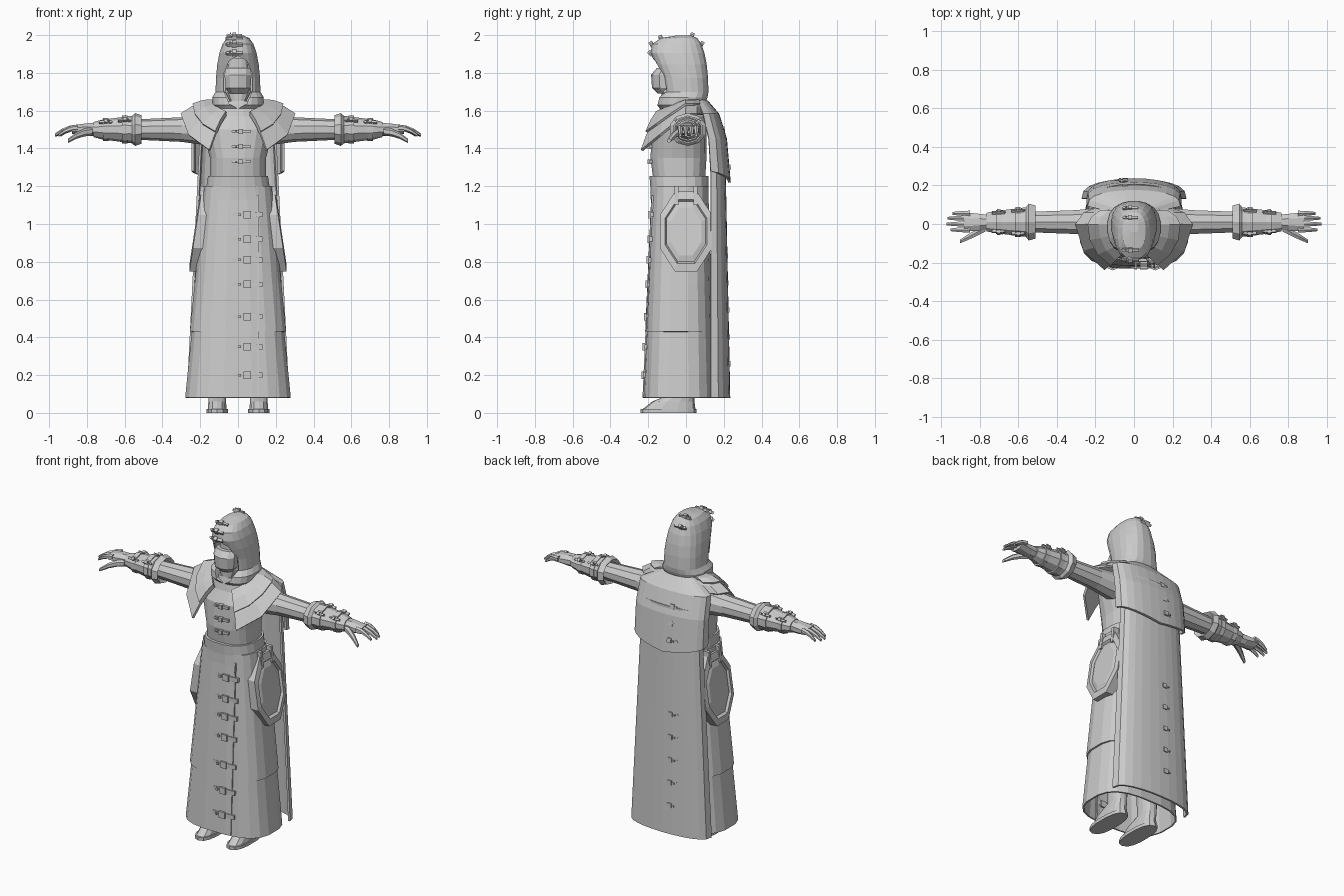
import bpy, bmesh
from math import sin, cos, pi, copysign
from mathutils import Vector, Matrix

default_cube = bpy.data.objects.get("Cube")
if default_cube:
    bpy.data.objects.remove(default_cube, do_unlink=True)

GREY = (0.6, 0.6, 0.6, 1)
cloth = bpy.data.materials.new("plain_grey")
cloth.use_nodes = True
cloth.diffuse_color = GREY
cloth.node_tree.nodes["Principled BSDF"].inputs["Base Color"].default_value = GREY


def finish(name, bm, mirror=False, thick=0):
    bmesh.ops.recalc_face_normals(bm, faces=bm.faces)
    mesh = bpy.data.meshes.new(name)
    bm.to_mesh(mesh)
    bm.free()
    mesh.materials.append(cloth)
    part = bpy.data.objects.new(name, mesh)
    bpy.context.collection.objects.link(part)
    if thick:
        solid = part.modifiers.new("thickness", 'SOLIDIFY')
        solid.thickness, solid.offset = thick, 0
    if mirror:
        part.modifiers.new("mirror", 'MIRROR')
    return part


def loft(name, rings, closed=True, caps=True, mirror=False, thick=0):
    """Skin a list of rings that all have the same number of points."""
    bm = bmesh.new()
    rows = [[bm.verts.new(point) for point in ring] for ring in rings]
    count = len(rows[0])
    for low, high in zip(rows, rows[1:]):
        for i in range(count if closed else count - 1):
            j = (i + 1) % count
            bm.faces.new((low[i], low[j], high[j], high[i]))
    if closed and caps:
        bm.faces.new(rows[0])
        bm.faces.new(rows[-1])
    return finish(name, bm, mirror, thick)


def steps(start, stop, count):
    return [start + (stop - start) * i / (count - 1) for i in range(count)]


def turn(count):
    return [2 * pi * (i + 0.5) / count for i in range(count)]


def rounded(value, power):
    return copysign(abs(value) ** power, value)


def stack(name, rows, centre=0, sides=20, power=0.8, **options):
    """Loft horizontal sections given as (height, half width, front y, back y)."""
    rings = []
    for z, width, front, back in rows:
        middle, depth = (front + back) / 2, (back - front) / 2
        rings.append([(centre + width * rounded(cos(a), power), middle + depth * rounded(sin(a), power), z)
                      for a in turn(sides)])
    return loft(name, rings, **options)


def limb(name, rows, sides=10):
    """Loft sections across the arm given as (x, half depth, half height)."""
    loft(name, [[(x, 0.01 + depth * cos(a), 1.5 + height * sin(a)) for a in turn(sides)]
                for x, depth, height in rows], mirror=True)


def finger(name, start, end, radius):
    """A tapering digit that droops towards its tip."""
    start, end = Vector(start), Vector(end)
    rings = []
    for t in steps(0, 1, 4):
        middle = start.lerp(end, t)
        middle.z = start.z + (end.z - start.z) * t * t
        size = radius * (1 - t * t / 2)
        rings.append([middle + size * Vector((0, cos(a), sin(a))) for a in turn(6)])
    loft(name, rings, mirror=True)


def straps(name, items, mirror=False):
    """Pointed straps with a buckle and a stud: (location, normal, length)."""
    bm = bmesh.new()
    for location, normal, length in items:
        out = Vector(normal).normalized()
        along = Vector((1, 0, 0))
        frame = Matrix((along, out.cross(along), out)).transposed().to_4x4()
        frame.translation = location
        half, high = length / 2, length / 12
        outline = [(-half, 0), (high - half, -high), (half, -high), (half, high), (high - half, high)]
        under, over = [[bm.verts.new(frame @ Vector((x, y, level))) for x, y in outline]
                       for level in (-0.01, 0.006)]
        bm.faces.new(under)
        bm.faces.new(over)
        for i in range(len(outline)):
            bm.faces.new((under[i - 1], under[i], over[i], over[i - 1]))
        for shift, size in ((0, high * 3), (-half / 2, high)):
            box = frame @ Matrix.Translation((shift, 0, 0)) @ Matrix.Diagonal((size, size, 0.03, 1))
            bmesh.ops.create_cube(bm, size=1, matrix=box)
    finish(name, bm, mirror)


# Robe: hem layer and skirt share one taper
def skirt_front(z):
    return 0.045 * z - 0.23


def skirt(name, low, high, flare):
    stack(name, [(z, 0.285 - 0.1 * z + flare, skirt_front(z) - flare / 5, 0.15 - 0.03 * z)
                 for z in steps(low, high, 4)], power=0.7, caps=False, thick=0.01)


skirt("hem_layer", 0.08, 0.45, 0)
skirt("skirt", 0.43, 1.2, 0.01)
loft("skirt_seam", [[(x, skirt_front(z) + y, z) for x, y in ((0.1, -0.004), (0.11, -0.004), (0.11, 0.02), (0.1, 0.02))]
                    for z in (0.09, 1.15)])
straps("skirt_straps", [((0.05, skirt_front(z), z), (0, -1, 0), 0.16)
                        for z in (1.05, 0.92, 0.81, 0.68, 0.51, 0.35, 0.2)])

# Torso, belts and neck collar
stack("torso", [(1.2, 0.15, -0.17, 0.1), (1.35, 0.15, -0.19, 0.11), (1.5, 0.19, -0.18, 0.11), (1.65, 0.1, -0.1, 0.1)])
straps("chest_straps", [((0.015, -0.188, z), (0, -1, 0), 0.1) for z in steps(1.33, 1.49, 3)])
stack("lower_belt", [(1.13, 0.187, -0.19, 0.12), (1.2, 0.17, -0.19, 0.12)])
stack("upper_belt", [(1.19, 0.17, -0.19, 0.12), (1.255, 0.16, -0.195, 0.12)])
stack("neck_collar", [(1.57, 0.135, -0.15, 0.12), (1.65, 0.12, -0.13, 0.1)])


# Cape in two layers, the short one ending in a point
def cape_arc(z, width, edge, back, dip=0):
    return [(width * sin(t * pi / 2), edge + (back - edge) * cos(t * pi / 2) ** 0.7, z - dip * (1 - abs(t)))
            for t in steps(-1, 1, 13)]


loft("long_cape", [cape_arc(z, 0.27 - 0.05 * z, 0.13, 0.23 - 0.02 * z) for z in steps(0.08, 1.5, 5)],
     closed=False, thick=0.012)
loft("short_cape", [cape_arc(1.28, 0.24, 0.13, 0.23, dip=0.06), cape_arc(1.45, 0.24, 0.12, 0.21),
                    cape_arc(1.58, 0.235, 0.09, 0.17), cape_arc(1.65, 0.1, 0.06, 0.11)], closed=False, thick=0.014)
straps("short_cape_straps", [((-0.045, 0.43 - 0.16 * z, z), (0, 1, 0.15), 0.11) for z in steps(1.3, 1.5, 3)])
straps("long_cape_straps", [((-0.045, 0.225 - 0.02 * z, z), (0, 1, 0), 0.11) for z in steps(0.26, 0.83, 5)])


# Pointed shoulder mantle, dipping at the front, with a raised inner layer
def mantle_line(spread, last, lift):
    points = []
    for a in steps(-pi / 3, last, 6):
        front = min(sin(a), 0)
        reach = (0.17 + 0.1 * spread) if front else 0.11
        points.append((0.125 + 0.175 * spread, reach, 1.64 - 0.06 * spread + lift + 0.02 * sin(pi * spread)))
        x, y, z = points[-1]
        points[-1] = (x * cos(a), y * sin(a) - lift / 2, z + front * (0.07 + 0.15 * spread))
    return points


loft("shoulder_mantle", [mantle_line(s, pi / 2, 0) for s in steps(0, 1, 4)], closed=False, mirror=True, thick=0.014)
loft("mantle_trim", [mantle_line(s, pi / 4, 0.014) for s in steps(0, 0.65, 3)], closed=False, mirror=True, thick=0.012)


# Hood: a dome with a jutting brim and a carved face opening
def dome(h):
    taper = cos(h) ** 0.6
    return 1.7 + 0.3 * sin(h), 0.12 * taper, -0.12 * taper - 0.26 * sin(h) ** 2 * cos(h), 0.12 * taper


hood = stack("hood", [(1.6, 0.11, -0.13, 0.08), (1.63, 0.135, -0.155, 0.1), (1.67, 0.138, -0.15, 0.115)]
             + [dome(h) for h in steps(0, 1.5, 7)])
cutter = loft("face_cutter", [[(0.08 * sin(a), y, 1.75 + 0.14 * cos(a)) for a in steps(0, 1.8 * pi, 10)]
                              for y in (-0.3, -0.08)])
cutter.hide_render = True
carve = hood.modifiers.new("opening", 'BOOLEAN')
carve.object, carve.solver = cutter, 'EXACT'
bpy.context.view_layer.objects.active = hood
bpy.ops.object.modifier_apply(modifier=carve.name)
bpy.data.objects.remove(cutter, do_unlink=True)
stack("face", [(1.62, 0.03, -0.13, -0.04), (1.7, 0.07, -0.13, -0.04), (1.88, 0.05, -0.13, -0.04)], sides=12)
stack("mask", [(1.69, 0.045, -0.15, -0.06), (1.72, 0.07, -0.18, -0.06), (1.79, 0.075, -0.185, -0.06),
               (1.825, 0.07, -0.155, -0.06)], sides=10, power=1)
brim_straps = [((-0.02, dome(h)[2], dome(h)[0]), (0, -cos(h), sin(h)), 0.09) for h in (0.75, 1, 1.25)]
crown_straps = [((-0.02, dome(h)[3], dome(h)[0]), (0, cos(h), sin(h)), 0.08) for h in (1, 1.45)]
straps("hood_straps", brim_straps + crown_straps)

# Sleeves and gauntlets
limb("sleeve", [(0.15, 0.08, 0.085), (0.3, 0.065, 0.065), (0.55, 0.055, 0.053)])
limb("gauntlet", [(0.53, 0.06, 0.05), (0.51, 0.09, 0.075), (0.545, 0.1, 0.087), (0.56, 0.08, 0.073),
                  (0.72, 0.06, 0.052), (0.765, 0.05, 0.04)])
for label, x, r in (("outer", 0.7, 0.066), ("inner", 0.6, 0.08)):
    limb(label + "_gauntlet_band", [(x + side * 0.015, r, r * 0.93) for side in (-1, 1)])
    straps(label + "_gauntlet_buckles", [((x, 0.01 + side * r * 0.75, 1.5 + r * 0.6), (0, side, 0.7), 0.07)
                                         for side in (-1, 1)], mirror=True)

# Hands
limb("palm", [(0.74, 0.04, 0.037), (0.8, 0.046, 0.036), (0.88, 0.055, 0.024)], sides=8)
for label, y, tip in (("index", -0.03, 0.95), ("middle", 0, 0.97), ("ring", 0.03, 0.965), ("little", 0.055, 0.94)):
    finger(label + "_finger", (0.85, y, 1.51), (tip, y, 1.47), 0.016)
finger("thumb", (0.77, -0.02, 1.49), (0.9, -0.09, 1.44), 0.022)


# Hip pouches: bordered panels leaning out along the skirt
def pouch_ring(scale, out):
    ring = [(0.15 * scale * cos(a), 0.23 * scale * sin(a)) for a in turn(8)]
    return [(0.215 - 0.15 * z + out, y, 0.96 + z) for y, z in ring]


loft("hip_pouch", [pouch_ring(1, -0.05), pouch_ring(1, 0.01), pouch_ring(0.8, 0.016), pouch_ring(0.75, 0.003),
                   pouch_ring(0.6, 0.012)], mirror=True)
for label, side in (("front", -1), ("back", 1)):
    loft(label + "_pouch_loop", [[(x + out, side * 0.05 + y, z) for out, y in ((0, -0.01), (0, 0.01), (-0.04, 0.01), (-0.04, -0.01))]
                                 for x, z in ((0.21, 1.1), (0.2, 1.2))], mirror=True)

# Boots
stack("sole", [(z, 0.058, -0.24, 0.055) for z in (0, 0.02)], centre=0.11, sides=14, mirror=True)
stack("boot", [(0.02, 0.05, -0.23, 0.05), (0.06, 0.048, -0.18, 0.045), (0.1, 0.045, -0.08, 0.045),
               (0.5, 0.06, -0.08, 0.05)], centre=0.11, sides=14, mirror=True)
